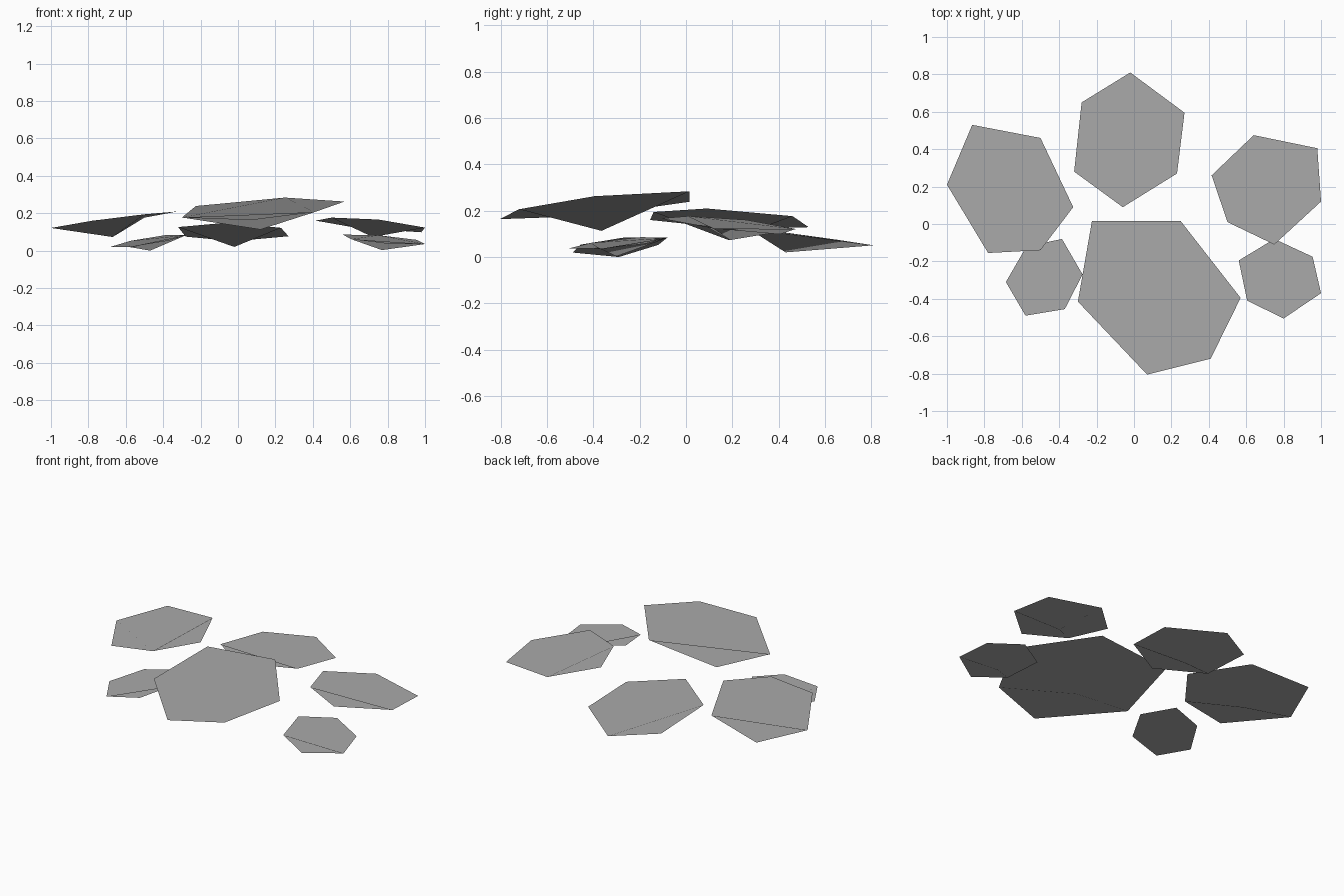
import bpy
import bmesh
from mathutils import Vector

default_cube = bpy.data.objects.get("Cube")
if default_cube:
    bpy.data.objects.remove(default_cube, do_unlink=True)

# One plain grey for every pad
grey = bpy.data.materials.new("plain_grey")
grey.use_nodes = True
colour = (0.4, 0.4, 0.4, 1)
grey.diffuse_color = colour
grey.node_tree.nodes["Principled BSDF"].inputs["Base Color"].default_value = colour


def make_pad(name, rim, rim_height, slope, hub):
    """Six-sided leaf: a tilted rim with a three-sided hollow down to the hub.

    The hollow starts from every other rim corner, beginning with the first;
    the corners between them are flat tips lying in the plane of the rim.
    """
    middle = sum((Vector(point) for point in rim), Vector((0, 0))) / len(rim)
    tilt = Vector(slope)
    bm = bmesh.new()
    ring = []
    for point in rim:
        height = rim_height + tilt.dot(Vector(point) - middle)
        ring.append(bm.verts.new((*point, height)))
    centre = bm.verts.new(hub)
    for i in range(0, len(ring), 2):
        start, tip, end = ring[i], ring[i + 1], ring[(i + 2) % len(ring)]
        bm.faces.new((start, tip, end))
        bm.faces.new((start, end, centre))
    for face in bm.faces:
        face.normal_update()
        if face.normal.z < 0:
            face.normal_flip()
        face.smooth = True
    mesh = bpy.data.meshes.new(name)
    bm.to_mesh(mesh)
    bm.free()
    # Even, upward shading over the whole leaf
    mesh.normals_split_custom_set_from_vertices([(0, 0, 1)] * len(mesh.vertices))
    mesh.materials.append(grey)
    pad = bpy.data.objects.new(name, mesh)
    bpy.context.collection.objects.link(pad)


# Large pad at the front
make_pad("large_front_pad",
         rim=[(.25, .015), (.57, -.395), (.41, -.72),
              (.07, -.805), (-.3, -.415), (-.225, .015)],
         rim_height=.222, slope=(.095, .126), hub=(.12, -.365, .113))

# Medium pads around the back and sides
make_pad("right_side_pad",
         rim=[(-.5, .46), (-.325, .09), (-.5, -.14),
              (-.78, -.155), (-1, .21), (-.865, .53)],
         rim_height=.165, slope=(.125, -.03), hub=(-.67, .185, .073))
make_pad("back_pad",
         rim=[(-.02, .81), (.27, .595), (.23, .27),
              (-.06, .09), (-.32, .28), (-.28, .65)],
         rim_height=.1, slope=(-.01, -.137), hub=(-.02, .43, .02))
make_pad("left_side_pad",
         rim=[(.64, .475), (.98, .405), (1, .12),
              (.75, -.11), (.5, .01), (.415, .26)],
         rim_height=.141, slope=(-.086, -.094), hub=(.72, .19, .073))

# Small pads tucked low beside the large one
make_pad("small_right_pad",
         rim=[(-.575, -.12), (-.385, -.08), (-.275, -.27),
              (-.37, -.455), (-.58, -.49), (-.685, -.31)],
         rim_height=.052, slope=(.148, .087), hub=(-.47, -.29, 0))
make_pad("small_left_pad",
         rim=[(.75, -.08), (.955, -.175), (1, -.37),
              (.8, -.505), (.605, -.41), (.56, -.195)],
         rim_height=.06, slope=(-.076, .098), hub=(.77, -.3, .003))
